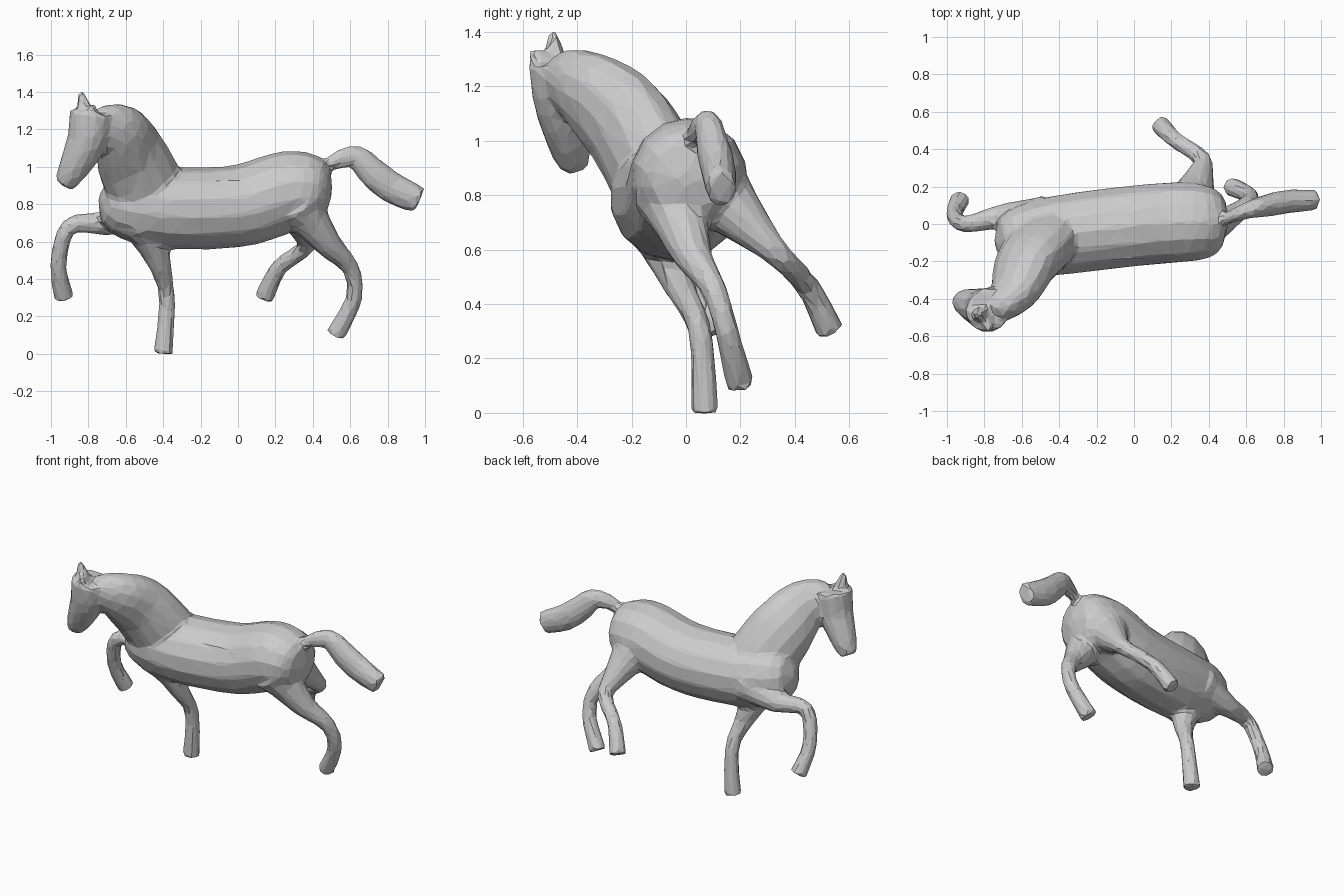
import bpy
import bmesh
import math
from mathutils import Vector

default_cube = bpy.data.objects.get("Cube")
if default_cube:
    bpy.data.objects.remove(default_cube, do_unlink=True)

grey = bpy.data.materials.new("plain grey")
grey.use_nodes = True
colour = (0.6, 0.6, 0.6, 1)
grey.diffuse_color = colour
grey.node_tree.nodes["Principled BSDF"].inputs["Base Color"].default_value = colour

forward, sideways, upward = Vector((1, 0, 0)), Vector((0, 1, 0)), Vector((0, 0, 1))
SIDES = 14
STEPS_PER_JOINT = 6


# Girth rules: each gives a radius for a fraction of the way along a part
def taper(root, tip, power=1):
    return lambda along: root + (tip - root) * along ** power


def leg_girth(thigh, shin=0.04, hoof_flare=0.015):
    return lambda along: (shin + (thigh - shin) * (1 - along) ** 4
                          + hoof_flare * along ** 4)


def barrel_girth(widest):
    return lambda along: widest * max(0.02, 1 - abs(2 * along - 1) ** 5) ** 0.5


def plume_girth(stem, swell):
    return lambda along: stem + swell * math.sin(2.3 * along ** 1.3)


def smooth_path(joints):
    """Points on a rounded curve through the joints."""
    joints = [Vector(joint) for joint in joints]
    last = len(joints) - 1
    path = []
    for index in range(last):
        start, end = joints[index], joints[index + 1]
        leave = (end - joints[max(index - 1, 0)]) / 2
        arrive = (joints[min(index + 2, last)] - start) / 2
        for step in range(STEPS_PER_JOINT):
            u = step / STEPS_PER_JOINT
            ease = u * u * (3 - 2 * u)
            bend = leave * (u * (1 - u) ** 2) - arrive * (u * u * (1 - u))
            path.append(start.lerp(end, ease) + bend)
    path.append(joints[last])
    return path


def add_part(bm, joints, girth, deep_axis, flatten=1):
    """Closed loft along the joints, narrowed across deep_axis by flatten."""
    path = smooth_path(joints)
    last = len(path) - 1
    rings = []
    for index, centre in enumerate(path):
        heading = (path[min(index + 1, last)] - path[max(index - 1, 0)]).normalized()
        deep = (deep_axis - heading * heading.dot(deep_axis)).normalized()
        wide = heading.cross(deep) * flatten
        radius = girth(index / last)
        angles = [math.tau * side / SIDES for side in range(SIDES)]
        rings.append([
            bm.verts.new(centre + (deep * math.cos(a) + wide * math.sin(a)) * radius)
            for a in angles
        ])
    for ring, following in zip(rings, rings[1:]):
        for side in range(SIDES):
            after = (side + 1) % SIDES
            bm.faces.new((ring[side], ring[after], following[after], following[side]))
    bm.faces.new(rings[0][::-1])
    bm.faces.new(rings[last])


bm = bmesh.new()

# Barrel of the body, rump to chest
rump, loin, back = (0.5, 0, 0.86), (0.28, 0.01, 0.87), (0, -0.01, 0.79)
girth_line, chest = (-0.4, -0.06, 0.78), (-0.74, -0.11, 0.83)
add_part(bm, [rump, loin, back, girth_line, chest], barrel_girth(0.22), upward)

# Neck and head, turned to the right
withers, mid_neck = (-0.46, -0.07, 0.81), (-0.57, -0.21, 1.05)
nape, poll = (-0.64, -0.36, 1.18), (-0.76, -0.47, 1.23)
add_part(bm, [withers, mid_neck, nape, poll], taper(0.22, 0.09, 2),
         upward + forward / 2, 0.75)
brow, cheek, muzzle = (-0.78, -0.46, 1.29), (-0.81, -0.45, 1.13), (-0.93, -0.41, 0.9)
add_part(bm, [brow, cheek, muzzle], taper(0.12, 0.05, 2.5), forward)

# Ears
for ear_tip in ((-0.84, -0.49, 1.4), (-0.77, -0.57, 1.33)):
    add_part(bm, [(-0.81, -0.48, 1.25), ear_tip], taper(0.06, 0.015), forward)

# Standing front leg
shoulder, elbow, knee, hoof = (-0.5, -0.1, 0.7), (-0.42, -0.03, 0.48), (-0.38, 0.05, 0.3), (-0.4, 0.07, 0)
add_part(bm, [shoulder, elbow, knee, hoof], leg_girth(0.15), forward)

# Raised front leg
shoulder, elbow, knee = (-0.5, 0.03, 0.76), (-0.7, 0.04, 0.7), (-0.9, 0, 0.68)
pastern, hoof = (-0.96, 0.05, 0.48), (-0.93, 0.13, 0.3)
add_part(bm, [shoulder, elbow, knee, pastern, hoof], leg_girth(0.13), sideways)

# Right hind leg
hip, stifle, hock = (0.32, -0.05, 0.8), (0.48, 0.02, 0.59), (0.6, 0.1, 0.46)
pastern, hoof = (0.62, 0.15, 0.3), (0.52, 0.2, 0.1)
add_part(bm, [hip, stifle, hock, pastern, hoof], leg_girth(0.15), forward)

# Left hind leg
hip, stifle, hock = (0.3, 0.1, 0.82), (0.35, 0.25, 0.67), (0.36, 0.35, 0.57)
pastern, hoof = (0.22, 0.45, 0.46), (0.14, 0.53, 0.3)
add_part(bm, [hip, stifle, hock, pastern, hoof], leg_girth(0.16), sideways)

# Tail
dock, rise, crest = (0.4, 0, 0.95), (0.52, 0.04, 1.03), (0.63, 0.08, 1.05)
fall, plume, tail_end = (0.72, 0.1, 0.97), (0.82, 0.12, 0.89), (0.97, 0.13, 0.82)
add_part(bm, [dock, rise, crest, fall, plume, tail_end], plume_girth(0.03, 0.055),
         upward, 0.75)

bmesh.ops.recalc_face_normals(bm, faces=bm.faces)
mesh = bpy.data.meshes.new("horse_body")
bm.to_mesh(mesh)
bm.free()
mesh.materials.append(grey)
horse = bpy.data.objects.new("horse_body", mesh)
bpy.context.collection.objects.link(horse)

# Fuse the parts into one skin, then carve it into broad facets
fuse = horse.modifiers.new("fuse", "REMESH")
fuse.mode = "VOXEL"
fuse.voxel_size = 0.014
soften = horse.modifiers.new("soften", "SMOOTH")
soften.factor = 0.5
soften.iterations = 8
facet = horse.modifiers.new("facet", "DECIMATE")
facet.ratio = 0.045
